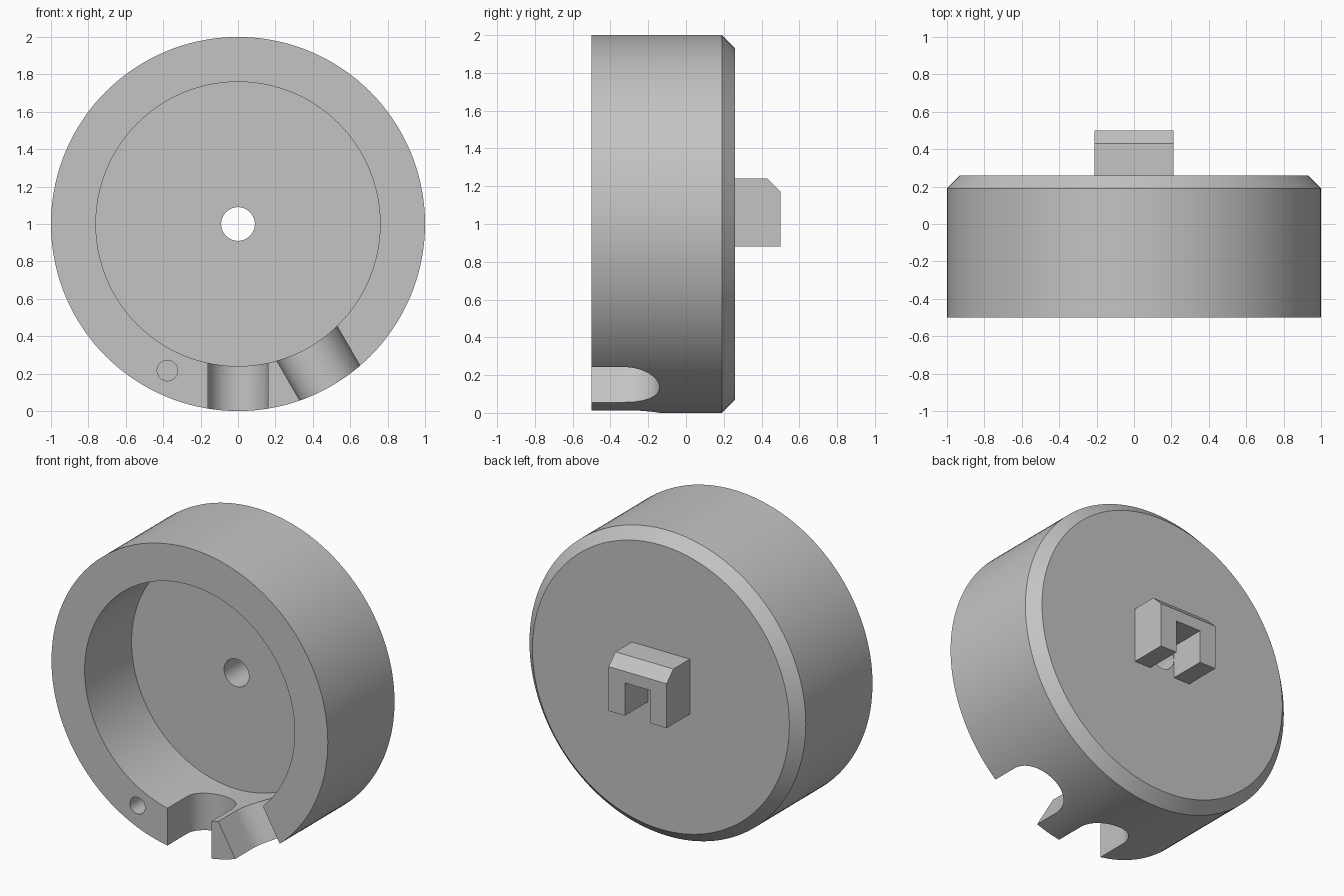
import bpy, bmesh
from math import sin, cos, pi, radians
from mathutils import Matrix, Vector

if "Cube" in bpy.data.objects:
    bpy.data.objects.remove(bpy.data.objects["Cube"], do_unlink=True)

grey = bpy.data.materials.new("plain_grey")
grey.use_nodes = True
grey.diffuse_color = (0.55, 0.55, 0.55, 1)
grey.node_tree.nodes["Principled BSDF"].inputs["Base Color"].default_value = grey.diffuse_color

CENTRE = Matrix.Translation((0, 0, 1))
ALONG_Y = Matrix.Rotation(-pi / 2, 4, 'X') @ Matrix.Scale(-1, 4, (0, 1, 0))  # (x, z, depth) frame


def make_object(name, bm):
    bmesh.ops.recalc_face_normals(bm, faces=bm.faces)
    mesh = bpy.data.meshes.new(name)
    bm.to_mesh(mesh)
    bm.free()
    mesh.materials.append(grey)
    obj = bpy.data.objects.new(name, mesh)
    bpy.context.collection.objects.link(obj)
    return obj


def prism(points, start, end, matrix):
    """Extrude a flat outline from start to end, then place it."""
    bm = bmesh.new()
    face = bm.faces.new([bm.verts.new((x, y, start)) for x, y in points])
    ext = bmesh.ops.extrude_face_region(bm, geom=[face])
    top = [v for v in ext["geom"] if isinstance(v, bmesh.types.BMVert)]
    bmesh.ops.translate(bm, verts=top, vec=(0, 0, end - start))
    bm.transform(matrix)
    return bm


def arc(cx, cy, r, a0, a1, n):
    return [(cx + r * cos(a0 + (a1 - a0) * i / n), cy + r * sin(a0 + (a1 - a0) * i / n))
            for i in range(n + 1)]


def activate(obj):
    bpy.ops.object.select_all(action='DESELECT')
    obj.select_set(True)
    bpy.context.view_layer.objects.active = obj


def cut(target, cutter):
    cutter.hide_render = True
    mod = target.modifiers.new("cut", 'BOOLEAN')
    mod.operation = 'DIFFERENCE'
    mod.solver = 'EXACT'
    mod.object = cutter
    activate(target)
    bpy.ops.object.modifier_apply(modifier=mod.name)
    bpy.data.objects.remove(cutter, do_unlink=True)


# Round cup: turned section with a chamfered back and a through hole
FLOOR, FRONT, BACK = -0.015, -0.5, 0.26
section = [(0.09, FLOOR), (0.76, FLOOR), (0.76, FRONT), (1, FRONT),
           (1, 0.19), (0.93, BACK), (0.09, BACK)]
SEGS = 144
bm = bmesh.new()
rings = [[bm.verts.new((r * sin(2 * pi * i / SEGS), y, 1 + r * cos(2 * pi * i / SEGS)))
          for r, y in section] for i in range(SEGS)]
for i, ring in enumerate(rings):
    nxt = rings[(i + 1) % SEGS]
    for j in range(len(section)):
        k = (j + 1) % len(section)
        bm.faces.new((ring[j], ring[k], nxt[k], nxt[j]))
cup = make_object("round_housing", bm)

# Screw holes: seven-fold spacing, one place taken by the angled notch
for i in range(7):
    if i == 3:
        continue
    a = 2 * pi * i / 7
    outline = arc(0.87 * sin(a), 0.87 * cos(a), 0.055, 0, 2 * pi, 32)[:-1]
    cut(cup, make_object("screw_hole_cutter", prism(outline, -0.6, -0.1, CENTRE @ ALONG_Y)))

# Round-ended notches through the wall, straight down and 30 degrees aside
for half_width, angle in ((0.16, 0), (0.186, 30)):
    outline = [(-half_width, -0.7), (half_width, -0.7)]
    outline += arc(0, -0.14 - half_width, half_width, 0, pi, 32)
    turn = CENTRE @ Matrix.Rotation(radians(-angle), 4, 'Y')
    cut(cup, make_object("notch_cutter", prism(outline, -1.2, -0.5, turn)))

# Slotted drive block on the back
half = [(0.21, 0.24), (0.21, -0.12), (0.092, -0.12), (0.092, 0.095)]
outline = half + [(-x, z) for x, z in reversed(half)]
bm = prism(outline, BACK - 0.01, 0.5, CENTRE @ ALONG_Y)
long_edges = [e for e in bm.edges
              if abs((e.verts[0].co - e.verts[1].co).y) > 0.1]
bmesh.ops.bevel(bm, geom=long_edges, offset=0.02, segments=5, profile=0.5, affect='EDGES')
# Slope the upper back edge
bmesh.ops.bisect_plane(bm, geom=bm.verts[:] + bm.edges[:] + bm.faces[:],
                       plane_co=Vector((0, 0.5, 1.17)), plane_no=Vector((0, 1, 1)),
                       clear_outer=True)
bmesh.ops.holes_fill(bm, edges=[e for e in bm.edges if e.is_boundary], sides=0)
block = make_object("drive_block", bm)

for obj in (cup, block):
    activate(obj)
    bpy.ops.object.shade_smooth_by_angle(angle=radians(30))
